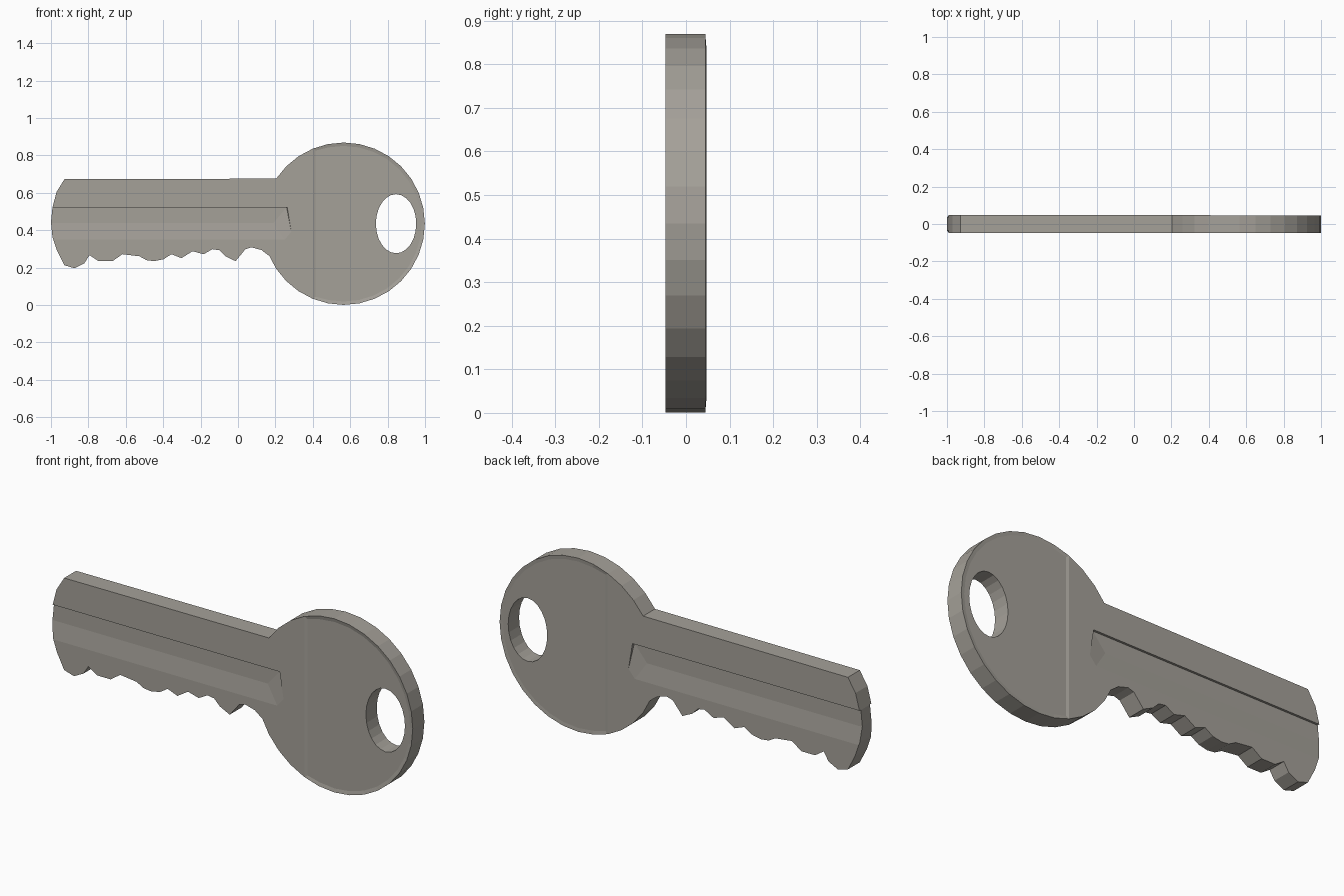
import bpy, bmesh, math
from mathutils import Matrix

if "Cube" in bpy.data.objects:
    bpy.data.objects.remove(bpy.data.objects["Cube"])

T = 0.047            # half thickness
CX, CZ, R = 0.565, 0.435, 0.434


def make_object(name, bm):
    bmesh.ops.recalc_face_normals(bm, faces=bm.faces)
    me = bpy.data.meshes.new(name)
    bm.to_mesh(me)
    bm.free()
    ob = bpy.data.objects.new(name, me)
    bpy.context.collection.objects.link(ob)
    return ob


def cut(target, cutter):
    cutter.hide_render = True
    mod = target.modifiers.new("cut", 'BOOLEAN')
    mod.operation, mod.solver, mod.object = 'DIFFERENCE', 'EXACT', cutter
    bpy.context.view_layer.objects.active = target
    bpy.ops.object.modifier_apply(modifier=mod.name)
    bpy.data.objects.remove(cutter)


# Outline: round bow, then the teeth right to left, then the curved tip
bow = [(CX + R * math.cos(k * math.pi / 16), CZ + R * math.sin(k * math.pi / 16))
       for k in range(13, -14, -1)]
teeth = [(.168, .262), (.126, .294), (.072, .309), (.04, .299), (-.013, .235),
         (-.067, .261), (-.099, .293), (-.136, .299), (-.184, .272), (-.243, .288),
         (-.302, .251), (-.356, .272), (-.398, .245), (-.447, .235), (-.489, .24),
         (-.527, .261), (-.618, .272), (-.671, .235), (-.746, .235), (-.794, .267),
         (-.821, .224), (-.874, .197), (-.928, .213)]
tip = [(-.968, .291), (-.992, .363), (-1.0, .443), (-.992, .522), (-.97, .605), (-.928, .673)]

bm = bmesh.new()
face = bm.faces.new([bm.verts.new((x, -T, z)) for x, z in bow + teeth + tip])
ext = bmesh.ops.extrude_face_region(bm, geom=[face])
bmesh.ops.translate(bm, vec=(0, 2 * T, 0),
                    verts=[v for v in ext['geom'] if isinstance(v, bmesh.types.BMVert)])
bmesh.ops.recalc_face_normals(bm, faces=bm.faces)

# Shallow sunken panel on each side of the bow, beyond x = 0.4
bmesh.ops.bisect_plane(bm, geom=bm.verts[:] + bm.edges[:] + bm.faces[:],
                       plane_co=(0.4, 0, 0), plane_no=(1, 0, 0))
bm.normal_update()
panels = [f for f in bm.faces if abs(f.normal.y) > 0.9 and f.calc_center_median().x > 0.42]
bmesh.ops.inset_individual(bm, faces=panels, thickness=0.018, depth=-0.004)
for v in bm.verts:
    if v.co.x > 0.405 and v.co.y > T - 0.001:
        v.co.y -= 0.002
key = make_object("key_body", bm)

# Keyring hole
bm = bmesh.new()
bmesh.ops.create_cone(bm, cap_ends=True, segments=24, radius1=1, radius2=1, depth=1,
                      matrix=Matrix.Translation((.845, 0, .435)) @
                      Matrix.Diagonal((.108, 1, .158, 1)) @ Matrix.Rotation(math.pi / 2, 4, 'X'))
cut(key, make_object("hole_cutter", bm))

# Blade groove on both sides: steep upper wall, flat floor, sloped lower side, tapered end
D = 0.011
for s in (-1, 1):
    bm = bmesh.new()
    section = [(.523, T + D, .266), (.523, T - D, .260), (.44, T - D, .19), (.26, T + D, .31)]
    for z, y, x_end in section:
        for x in (-1.1, x_end):
            bm.verts.new((x, s * y, z))
    bmesh.ops.convex_hull(bm, input=bm.verts[:])
    cut(key, make_object("groove_cutter", bm))

# Dull warm metal
metal = bpy.data.materials.new("dull_metal")
metal.diffuse_color = (0.375, 0.355, 0.318, 1)
metal.use_nodes = True
metal.node_tree.nodes["Principled BSDF"].inputs["Base Color"].default_value = metal.diffuse_color
key.data.materials.clear()
key.data.materials.append(metal)
for p in key.data.polygons:
    p.material_index = 0
